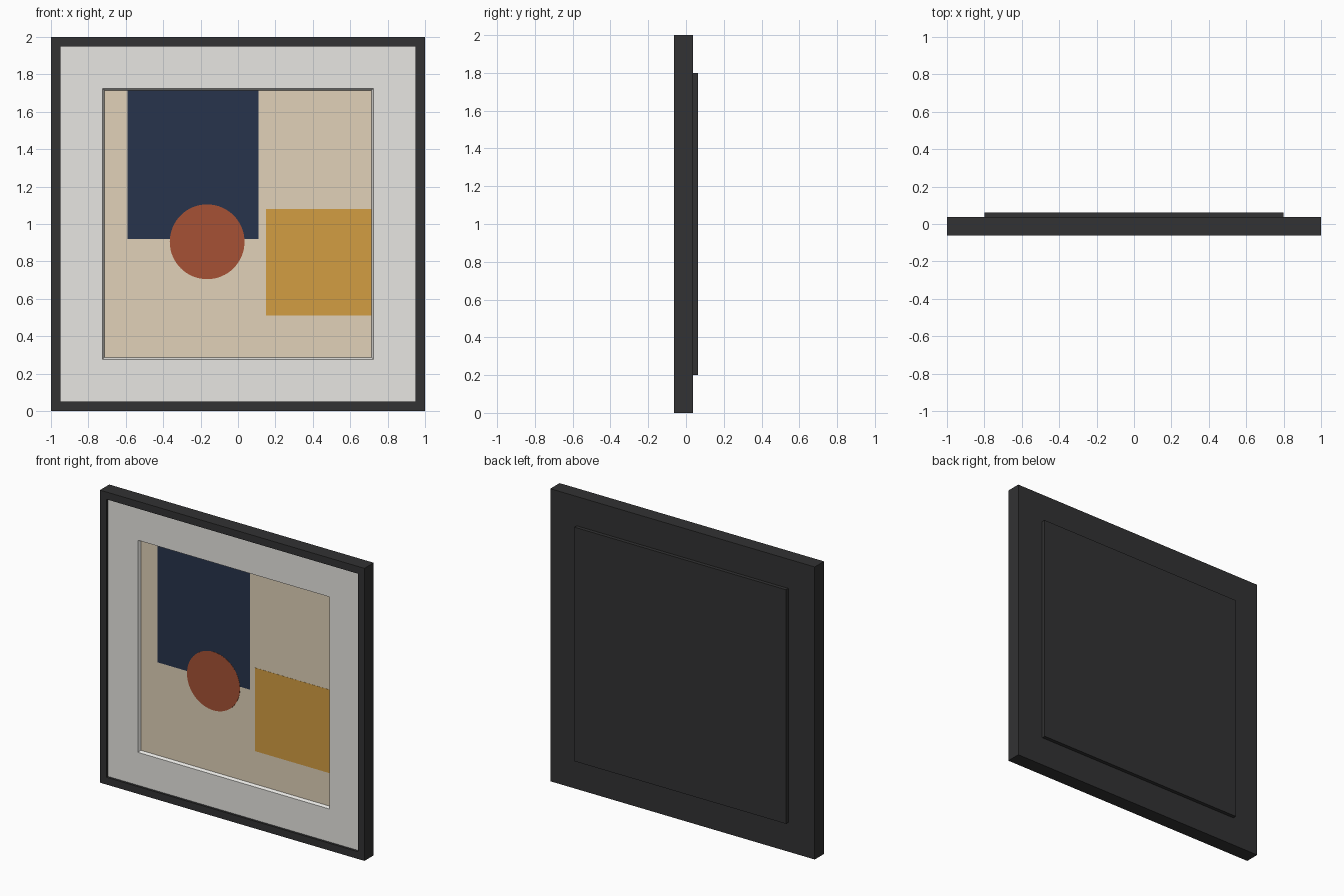
import bpy, bmesh, math

if "Cube" in bpy.data.objects:
    bpy.data.objects.remove(bpy.data.objects["Cube"])


def material(name, r, g, b):
    m = bpy.data.materials.new(name)
    m.diffuse_color = (r, g, b, 1)
    m.use_nodes = True
    m.node_tree.nodes["Principled BSDF"].inputs["Base Color"].default_value = m.diffuse_color
    return m


BLACK = material("charcoal black", 0.032, 0.032, 0.033)
WHITE = material("mat white", 0.81, 0.80, 0.77)
CREAM = material("paper cream", 0.75, 0.64, 0.48)
NAVY = material("navy", 0.020, 0.034, 0.072)
RUST = material("rust", 0.38, 0.083, 0.035)
OCHRE = material("ochre", 0.65, 0.34, 0.055)


def finish(name, bm, *mats):
    bmesh.ops.recalc_face_normals(bm, faces=bm.faces)
    me = bpy.data.meshes.new(name)
    bm.to_mesh(me)
    bm.free()
    for m in mats:
        me.materials.append(m)
    ob = bpy.data.objects.new(name, me)
    bpy.context.collection.objects.link(ob)
    return ob


def box(name, x0, x1, y0, y1, z0, z1, mat):
    bm = bmesh.new()
    bmesh.ops.create_cube(bm, size=1)
    for v in bm.verts:
        v.co = (x0 if v.co.x < 0 else x1,
                y0 if v.co.y < 0 else y1,
                z0 if v.co.z < 0 else z1)
    return finish(name, bm, mat)


def ring(name, profile, mat):
    """Square ring around (0, z=1): profile is a loop of (half size, y)."""
    bm = bmesh.new()
    loops = [[bm.verts.new((sx * h, y, 1 + sz * h))
              for sx, sz in ((-1, -1), (1, -1), (1, 1), (-1, 1))]
             for h, y in profile]
    for i, a in enumerate(loops):
        b = loops[(i + 1) % len(loops)]
        for k in range(4):
            n = (k + 1) % 4
            bm.faces.new((a[k], a[n], b[n], b[k]))
    return finish(name, bm, mat)


FRONT, BACK = -0.0625, 0.0375

# Frame: four butt-jointed bars
for name, z in (("frame_bottom", 0), ("frame_top", 1.95)):
    box(name, -1, 1, FRONT, BACK, z, z + 0.05, BLACK)
for name, x in (("frame_left", -1), ("frame_right", 0.95)):
    box(name, x, x + 0.05, FRONT, BACK, 0.05, 1.95, BLACK)

# Backing board and raised rear panel
box("backing_board", -0.95, 0.95, -0.018, BACK, 0.05, 1.95, BLACK)
box("rear_panel", -0.8, 0.8, BACK, 0.0625, 0.2, 1.8, BLACK)

# Window mat with a bevelled opening
ring("window_mat", [(0.95, -0.047), (0.725, -0.047),
                    (0.715, -0.029), (0.95, -0.029)], WHITE)

# Artwork sheet and painted shapes as thin plates
ART = -0.028
box("artwork_sheet", -0.76, 0.76, ART, -0.018, 0.24, 1.76, CREAM)
box("navy_block", -0.59, 0.11, ART - 0.001, ART, 0.92, 1.72, NAVY)
box("ochre_block", 0.15, 0.716, ART - 0.001, ART, 0.51, 1.08, OCHRE)

bm = bmesh.new()
bmesh.ops.create_cone(bm, cap_ends=True, segments=64, radius1=0.2, radius2=0.2, depth=0.002)
for v in bm.verts:
    x, y, z = v.co
    v.co = (x - 0.165, z + ART - 0.001, y + 0.905)
finish("rust_disc", bm, RUST)
